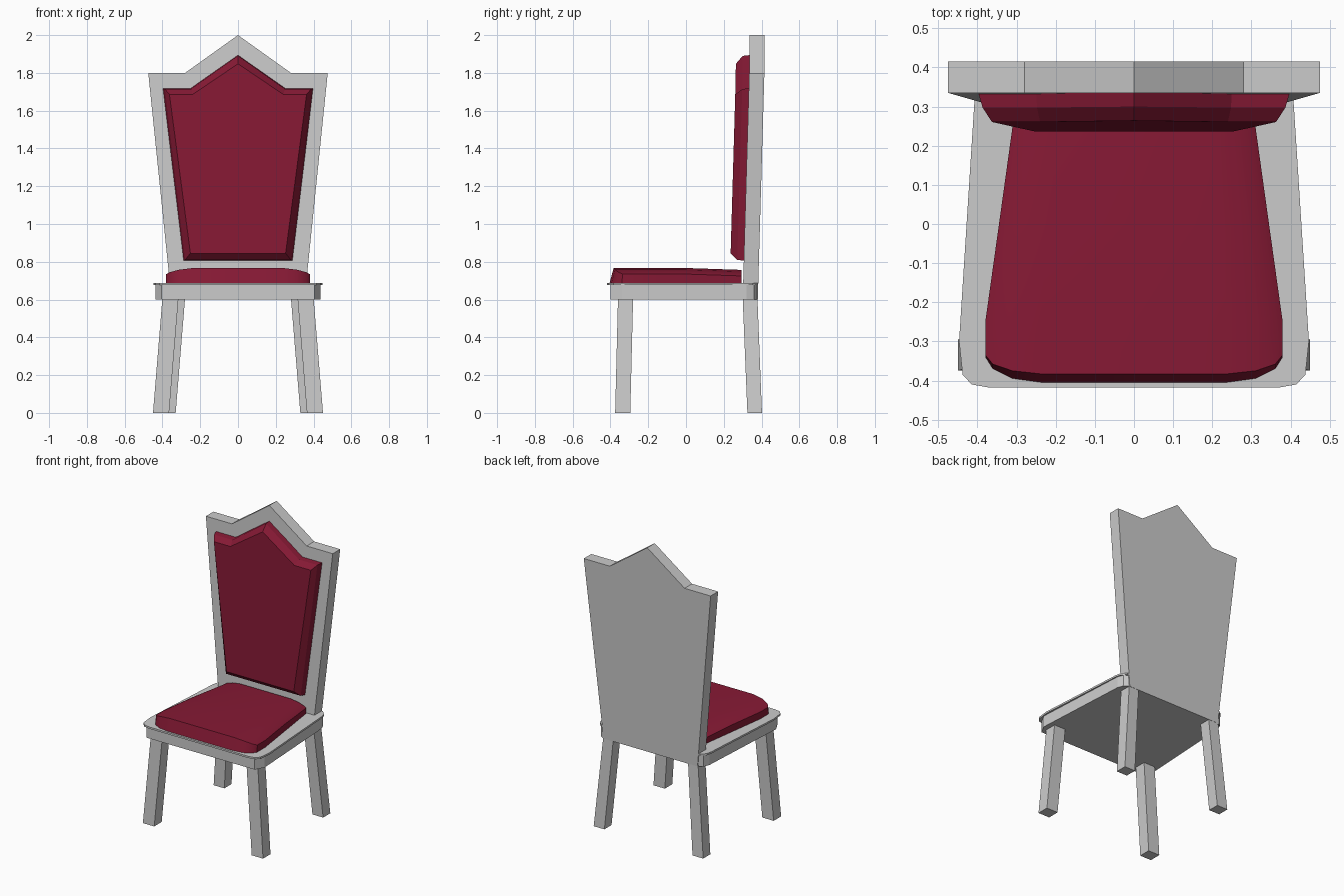
import bpy, bmesh

if "Cube" in bpy.data.objects:
    bpy.data.objects.remove(bpy.data.objects["Cube"])

red = bpy.data.materials.new("red_fabric")
red.diffuse_color = (0.24, 0.01, 0.035, 1)
red.use_nodes = True
red.node_tree.nodes["Principled BSDF"].inputs["Base Color"].default_value = red.diffuse_color


def finish(name, bm, mat=None, smooth=None):
    bmesh.ops.remove_doubles(bm, verts=bm.verts, dist=1e-5)
    bmesh.ops.recalc_face_normals(bm, faces=bm.faces)
    me = bpy.data.meshes.new(name)
    bm.to_mesh(me)
    bm.free()
    ob = bpy.data.objects.new(name, me)
    bpy.context.collection.objects.link(ob)
    if mat:
        me.materials.append(mat)
    if smooth:
        bpy.ops.object.select_all(action='DESELECT')
        ob.select_set(True)
        bpy.context.view_layer.objects.active = ob
        bpy.ops.object.shade_smooth_by_angle(angle=smooth)
    return ob


def loft(name, rings, mat=None, smooth=None):
    """Closed solid through matching rings of 3D points, capped at both ends."""
    bm = bmesh.new()
    rows = [[bm.verts.new(p) for p in r] for r in rings]
    n = len(rows[0])
    for a, b in zip(rows, rows[1:]):
        for i in range(n):
            j = (i + 1) % n
            bm.faces.new((a[i], a[j], b[j], b[i]))
    bm.faces.new(rows[0])
    bm.faces.new(rows[-1])
    return finish(name, bm, mat, smooth)


def mirrored(half):
    """Close a right-hand half outline across x = 0, sharing any centre point."""
    return half + [(-x, v) for x, v in reversed(half) if x > 0]


def slab(name, half, z0, z1):
    pts = mirrored(half)
    return loft(name, [[(x, y, z) for x, y in pts] for z in (z0, z1)])


# Legs, splayed outward towards the floor
def leg(name, side, bottom, top):
    def ring(box, z):
        x0, x1, y0, y1 = box
        return [(side * x, y, z) for x, y in ((x0, y0), (x1, y0), (x1, y1), (x0, y1))]
    loft(name, [ring(bottom, 0), ring(top, 0.61)])


for side, tag in ((1, "right"), (-1, "left")):
    leg("front_leg_" + tag, side, (0.365, 0.45, -0.375, -0.295), (0.315, 0.40, -0.36, -0.28))
    leg("back_leg_" + tag, side, (0.33, 0.41, 0.325, 0.402), (0.28, 0.355, 0.30, 0.378))

# Seat apron and thin overhanging rim
slab("seat_apron", [(0.405, -0.40), (0.437, -0.34), (0.40, 0.32), (0.385, 0.36), (0.36, 0.376)],
     0.60, 0.676)
slab("seat_rim", [(0.37, -0.418), (0.415, -0.41), (0.438, -0.385), (0.447, -0.30),
                  (0.408, 0.31), (0.40, 0.35), (0.37, 0.38)], 0.676, 0.688)


# Backrest panel with a pointed crest, leaning slightly back
def lean(z):
    return 0.30 + 0.035 * min(max((z - 0.6) / 1.2, 0), 1)


panel = mirrored([(0.0, 2.0), (0.28, 1.8), (0.475, 1.8), (0.352, 0.60)])
loft("back_panel", [[(x, lean(z) + d, z) for x, z in panel] for d in (0, 0.08)])

# Backrest cushion: three rings from the panel out to the padded face
cushion_rings = [
    (0.01, [(0.0, 1.895), (0.25, 1.72), (0.40, 1.72), (0.29, 0.805)]),
    (-0.035, [(0.0, 1.89), (0.248, 1.714), (0.387, 1.714), (0.28, 0.81)]),
    (-0.071, [(0.0, 1.848), (0.24, 1.686), (0.363, 1.686), (0.252, 0.845)]),
]
loft("back_cushion",
     [[(x, lean(z) + d, z) for x, z in mirrored(h)] for d, h in cushion_rings], red)

# Seat cushion: domed across its width, tapering to the rear
# each station: width fraction, top height, front y at the base, front y at the top
half = [(0.63, 0.767, -0.405, -0.383), (0.82, 0.758, -0.395, -0.375),
        (0.95, 0.745, -0.37, -0.358), (1.0, 0.735, -0.34, -0.335)]
stations = [(-u, *r) for u, *r in reversed(half)] + half
bm = bmesh.new()
cols = []
for u, zt, yb, yt in stations:
    col = []
    for y_base, y_top, w, drop in ((yb, yt, 0.38, 0), (-0.25, -0.25, 0.38, 0),
                                   (0, 0, 0.345, 0), (0.295, 0.295, 0.304, 0.01)):
        col.append((bm.verts.new((u * w, y_base, 0.686)),
                    bm.verts.new((u * w, y_top, zt - drop))))
    cols.append(col)
for a, b in zip(cols, cols[1:]):
    for i in range(3):
        for k in (0, 1):
            bm.faces.new((a[i][k], b[i][k], b[i + 1][k], a[i + 1][k]))
    for i in (0, 3):
        bm.faces.new((a[i][0], b[i][0], b[i][1], a[i][1]))
for col in (cols[0], cols[-1]):
    for p, q in zip(col, col[1:]):
        bm.faces.new((p[0], q[0], q[1], p[1]))
finish("seat_cushion", bm, red, 0.6)
